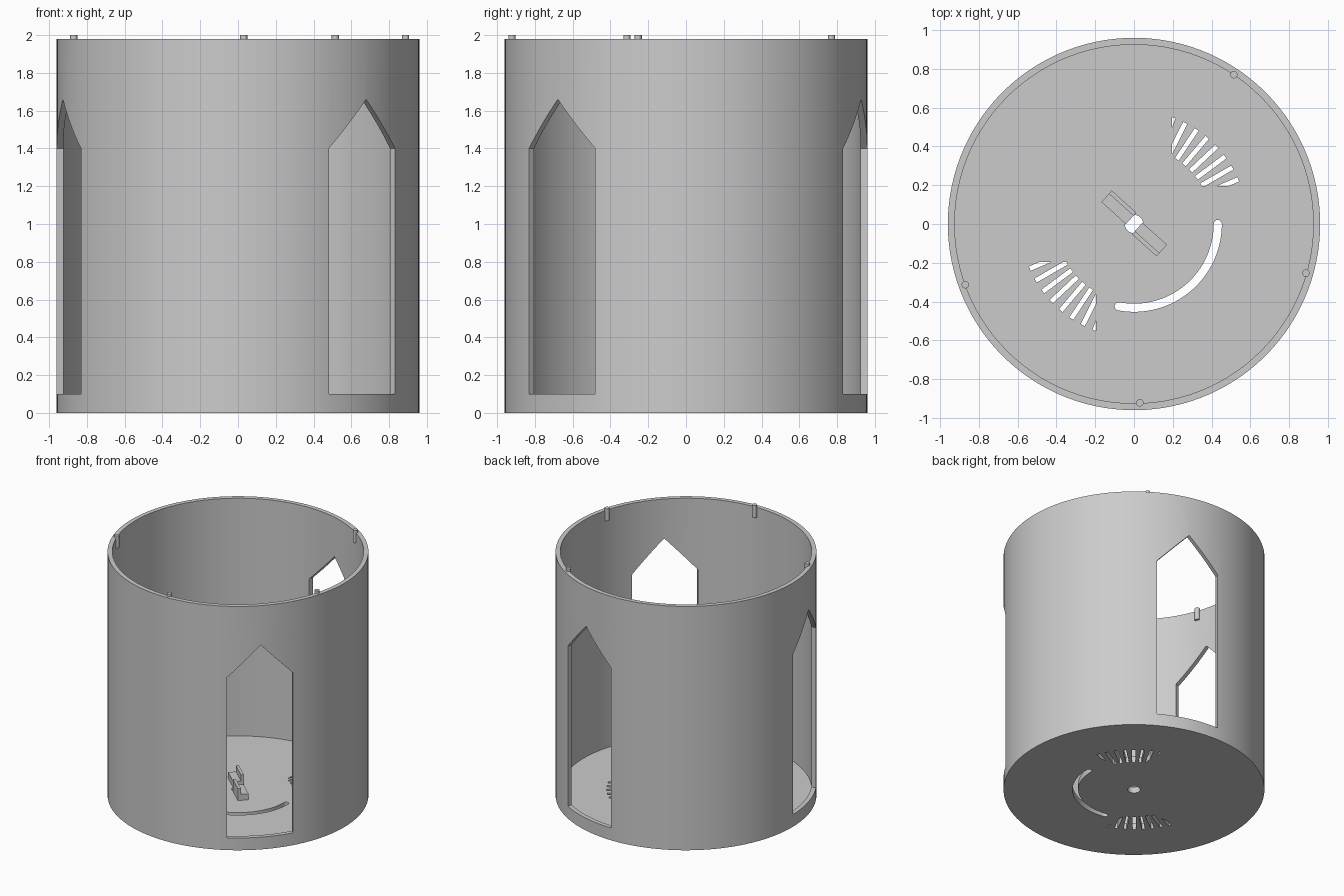
import bpy, bmesh
from math import sin, cos, radians, pi
from mathutils import Vector, Matrix

cube = bpy.data.objects.get("Cube")
if cube:
    bpy.data.objects.remove(cube, do_unlink=True)

R_OUT, R_IN, FLOOR, TOP = 0.96, 0.925, 0.05, 1.98

grey = bpy.data.materials.new("plain grey")
grey.use_nodes = True
colour = (0.6, 0.6, 0.6, 1)
grey.diffuse_color = colour
grey.node_tree.nodes["Principled BSDF"].inputs["Base Color"].default_value = colour


def make_object(name, bm):
    bmesh.ops.recalc_face_normals(bm, faces=bm.faces)
    mesh = bpy.data.meshes.new(name)
    bm.to_mesh(mesh)
    bm.free()
    mesh.materials.append(grey)
    obj = bpy.data.objects.new(name, mesh)
    bpy.context.collection.objects.link(obj)
    return obj


def activate(obj):
    bpy.ops.object.select_all(action='DESELECT')
    obj.select_set(True)
    bpy.context.view_layer.objects.active = obj


def prism(bm, points, direction, clips=()):
    """Extrude a flat outline, optionally trimmed to the +normal side of planes."""
    part = bmesh.new()
    part.faces.new([part.verts.new(p) for p in points])
    for co, normal in clips:
        bmesh.ops.bisect_plane(part, geom=part.verts[:] + part.edges[:] + part.faces[:],
                               plane_co=co, plane_no=normal, clear_inner=True)
    if part.faces:
        ext = bmesh.ops.extrude_face_region(part, geom=part.faces[:])["geom"]
        verts = [v for v in ext if isinstance(v, bmesh.types.BMVert)]
        bmesh.ops.translate(part, verts=verts, vec=direction)
        bmesh.ops.recalc_face_normals(part, faces=part.faces)
    temp = bpy.data.meshes.new("temp")
    part.to_mesh(temp)
    part.free()
    bm.from_mesh(temp)
    bpy.data.meshes.remove(temp)


# Round housing: wall and floor with a centre hole, turned from one section
bm = bmesh.new()
hole = 0.047
section = [(hole, 0), (R_OUT, 0), (R_OUT, TOP), (R_IN, TOP), (R_IN, FLOOR), (hole, FLOOR)]
verts = [bm.verts.new((r, 0, z)) for r, z in section]
edges = [bm.edges.new((verts[i - 1], verts[i])) for i in range(len(verts))]
bmesh.ops.spin(bm, geom=verts + edges, axis=(0, 0, 1), cent=(0, 0, 0),
               angle=2 * pi, steps=120, use_merge=True)
bmesh.ops.remove_doubles(bm, verts=bm.verts[:], dist=1e-5)
housing = make_object("housing", bm)

cut = bmesh.new()

# Three pointed windows
half = 0.2475
outline = [(-half, 0.1), (half, 0.1), (half, 1.4), (0, 1.66), (-half, 1.4)]
for angle in (-45, 75, 195):
    out = Vector((cos(radians(angle)), sin(radians(angle)), 0))
    side = Vector((-out.y, out.x, 0))
    prism(cut, [out * 0.6 + side * u + Vector((0, 0, z)) for u, z in outline], out * 0.6)

# Two fans of radial vent slots, trimmed square at the inner corner
low, up = -0.1, Vector((0, 0, 0.3))
for sign in (1, -1):
    clips = [((sign * 0.195, 0, 0), (sign, 0, 0)), ((0, sign * 0.195, 0), (0, sign, 0))]
    for i in range(8):
        a = radians(23.2 + 6.65 * i)
        out = Vector((cos(a), sin(a), 0)) * sign
        side = Vector((-out.y, out.x, 0)) * 0.012
        pts = [out * r + side * s + Vector((0, 0, low))
               for r, s in ((0.40, -1), (0.585, -1), (0.585, 1), (0.40, 1))]
        prism(cut, pts, up, clips)

# Curved slot with rounded ends
mid, w, start, end, n = 0.432, 0.021, radians(-100.5), 0, 32


def polar(r, a):
    return Vector((r * cos(a), r * sin(a), low))


def cap(a, turn):
    return [polar(mid, a) + Vector((cos(a + turn + pi * k / 8), sin(a + turn + pi * k / 8), 0)) * w
            for k in range(1, 8)]


steps = [start + (end - start) * i / n for i in range(n + 1)]
slot = [polar(mid + w, a) for a in steps] + cap(end, 0)
slot += [polar(mid - w, a) for a in reversed(steps)] + cap(start, pi)
prism(cut, slot, up)

cutter = make_object("opening_cutter", cut)
cutter.hide_render = True
activate(housing)
mod = housing.modifiers.new("openings", 'BOOLEAN')
mod.operation, mod.solver, mod.object = 'DIFFERENCE', 'EXACT', cutter
bpy.ops.object.modifier_apply(modifier=mod.name)
bpy.data.objects.remove(cutter, do_unlink=True)
bpy.ops.object.shade_smooth_by_angle(angle=radians(25))

# Locating pins around the rim
for i, (x, y) in enumerate(((0.515, 0.77), (0.887, -0.253), (0.03, -0.922), (-0.87, -0.313))):
    bm = bmesh.new()
    bmesh.ops.create_cone(bm, cap_ends=True, segments=20, radius1=0.019, radius2=0.019,
                          depth=0.1, matrix=Matrix.Translation((x, y, 1.95)))
    activate(make_object(f"rim_pin_{i + 1}", bm))
    bpy.ops.object.shade_smooth_by_angle(angle=radians(30))

# Pair of ribbed holders beside the centre hole: low block with a raised rail
along = Vector((cos(radians(-42)), sin(radians(-42)), 0))
across = Vector((-along.y, along.x, 0))
profile = [(-0.04, 0), (0.04, 0), (0.04, 0.1), (0.018, 0.1), (0.018, 0.05), (-0.04, 0.05)]
for name, sign in (("back_holder", 1), ("front_holder", -1)):
    bm = bmesh.new()
    base = Vector((-0.078, 0.086, FLOOR - 0.002)) if sign > 0 else Vector((0.08, -0.08, FLOOR - 0.002))
    pts = [base - along * 0.085 + across * u * sign + Vector((0, 0, z)) for u, z in profile]
    prism(bm, pts, along * 0.17)
    make_object(name, bm)
